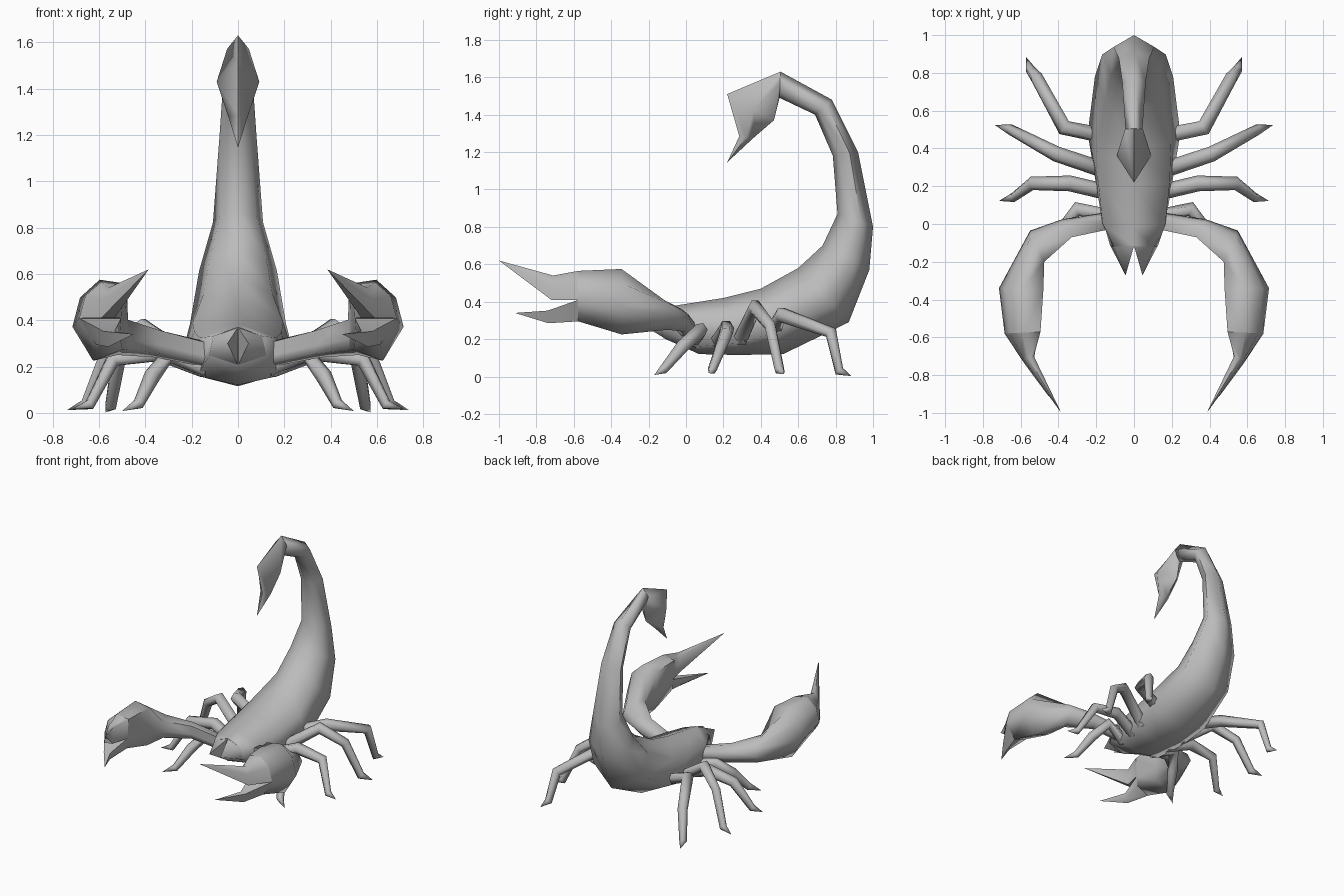
import bpy, bmesh, math
from mathutils import Vector

cube = bpy.data.objects.get("Cube")
if cube:
    bpy.data.objects.remove(cube, do_unlink=True)

shell = bpy.data.materials.new("shell grey")
shell.use_nodes = True
GREY = (0.5, 0.5, 0.5, 1)
shell.diffuse_color = GREY
shell.node_tree.nodes["Principled BSDF"].inputs["Base Color"].default_value = GREY


def loft(name, rings, tip=None):
    """Skin rings of equal length, ending in a point if a tip is given."""
    bm = bmesh.new()
    loops = [[bm.verts.new(p) for p in ring] for ring in rings]
    n = len(loops[0])
    for a, b in zip(loops, loops[1:]):
        for i in range(n):
            j = (i + 1) % n
            bm.faces.new((a[i], a[j], b[j], b[i]))
    bm.faces.new(loops[0])
    if tip is not None:
        point = bm.verts.new(tip)
        for i in range(n):
            bm.faces.new((loops[-1][i], loops[-1][(i + 1) % n], point))
    else:
        bm.faces.new(loops[-1])
    bmesh.ops.recalc_face_normals(bm, faces=bm.faces[:])
    mesh = bpy.data.meshes.new(name)
    bm.to_mesh(mesh)
    bm.free()
    mesh.materials.append(shell)
    ob = bpy.data.objects.new(name, mesh)
    bpy.context.collection.objects.link(ob)
    bpy.ops.object.select_all(action="DESELECT")
    ob.select_set(True)
    bpy.context.view_layer.objects.active = ob
    bpy.ops.object.shade_smooth_by_angle(angle=math.radians(80))


# Body and tail: section between an outer and an inner (y, z) point, with the
# widest points at fraction "low" and shoulders of relative width "top"
def body_ring(outer, inner, w, low=.33, top=.72):
    o, i = Vector(outer), Vector(inner)
    section = [(0, 0), (1, low), (top, .77), (0, 1), (-top, .77), (-1, low)]
    return [(u * w, *o.lerp(i, t)) for u, t in section]


body = [
    ((-.12, .205), (-.12, .37), .125, .25, .85),
    ((.07, .12), (-.02, .385), .175, .15, .95),
    ((.28, .115), (.2, .42), .21, .2, .9),
    ((.52, .12), (.4, .47), .245, .33, .8),
    ((.87, .29), (.6, .58), .207),
    ((.98, .57), (.73, .70), .168),
    ((1.0, .80), (.81, .87), .108),
    ((.92, 1.2), (.785, 1.18), .08),
    ((.78, 1.48), (.69, 1.4), .062),
    ((.505, 1.63), (.5, 1.49), .045, .4, .6),
]
loft("body_and_tail", [body_ring(*r) for r in body])


# Stinger: a diamond-section bulb narrowing to a hooked point
def bulb_ring(outer, inner, w, t):
    o, i = Vector(outer), Vector(inner)
    return [(0, *o), (w, *o.lerp(i, t)), (0, *i), (-w, *o.lerp(i, t))]


stinger = [
    ((.505, 1.63), (.5, 1.49), .047, .42),
    ((.22, 1.51), (.47, 1.37), .092, .57),
    ((.285, 1.285), (.36, 1.275), .042, .5),
]
loft("stinger", [bulb_ring(*r) for r in stinger], tip=(0, .22, 1.145))

# Pincers: section given by inner and outer edge (x, y) and low and high z;
# the fingers continue the upper and lower parts of the palm section
PALM = [(0, .95), (.5, 1), (.86, .78), (1, .42), (.62, 0), (.08, .14), (.05, .42)]
UPPER = PALM[:4] + PALM[6:]
LOWER = PALM[3:]


def claw_ring(s, section, inner, outer, lo, hi):
    a, b = Vector(inner), Vector(outer)
    ring = []
    for u, v in section:
        p = a.lerp(b, u)
        ring.append((s * p.x, p.y, lo + (hi - lo) * v))
    return ring


arm = [
    ((.14, -.03), (.15, .06), .20, .31),
    ((.33, -.07), (.38, .025), .24, .36),
    ((.475, -.2), (.55, -.035), .25, .41),
    ((.48, -.35), (.715, -.34), .225, .575),
    ((.495, -.57), (.685, -.58), .295, .565),
]
upper_finger = [arm[-1], ((.53, -.70), (.59, -.72), .316, .54)]
lower_finger = [arm[-1], ((.53, -.73), (.58, -.74), .285, .445)]

# Legs: joint positions and radii, from hip to ankle, then the toe
legs = {
    "first": ([(.13, .04, .19, .04), (.30, .08, .25, .038),
               (.37, -.02, .16, .036), (.43, -.12, .038, .025)], (.50, -.17, .008)),
    "second": ([(.15, .17, .19, .042), (.34, .215, .26, .042),
                (.54, .215, .23, .036), (.64, .14, .035, .025)], (.715, .122, .018)),
    "third": ([(.17, .29, .20, .043), (.41, .37, .37, .041),
               (.56, .45, .27, .033), (.655, .5, .035, .028)], (.738, .525, .012)),
    "rear": ([(.17, .47, .25, .042), (.37, .51, .33, .042),
              (.515, .775, .235, .034), (.55, .82, .028, .026)], (.572, .885, .002)),
}


def leg_rings(s, joints, toe, sides=6):
    pts = [Vector((s * x, y, z)) for x, y, z, r in joints]
    pts.append(Vector((s * toe[0], toe[1], toe[2])))
    run = pts[-1] - pts[0]
    across = Vector((-run.y, run.x, 0)).normalized()
    rings = []
    for k, joint in enumerate(joints):
        ahead = (pts[k + 1] - pts[k]).normalized()
        behind = (pts[k] - pts[k - 1]).normalized() if k else ahead
        t = (ahead + behind).normalized()
        side = (across - t * across.dot(t)).normalized()
        up = t.cross(side)
        rings.append([pts[k] + joint[3] * (side * math.cos(a) + up * math.sin(a))
                      for a in (math.tau * i / sides for i in range(sides))])
    return rings, pts[-1]


for label, s in (("left", 1), ("right", -1)):
    loft(label + "_pincer_arm", [claw_ring(s, PALM, *r) for r in arm])
    loft(label + "_upper_finger", [claw_ring(s, UPPER, *r) for r in upper_finger],
         tip=(s * .385, -1, .62))
    loft(label + "_lower_finger", [claw_ring(s, LOWER, *r) for r in lower_finger],
         tip=(s * .45, -.915, .34))
    # Mouth fang, flush with the front of the body
    base = [(0, -.115, .37), (s * .106, -.115, .332), (s * .125, -.115, .246),
            (0, -.115, .205)]
    loft(label + "_fang", [base], tip=(s * .045, -.272, .30))
    for which, (joints, toe) in legs.items():
        rings, point = leg_rings(s, joints, toe)
        loft(f"{label}_{which}_leg", rings, tip=point)
